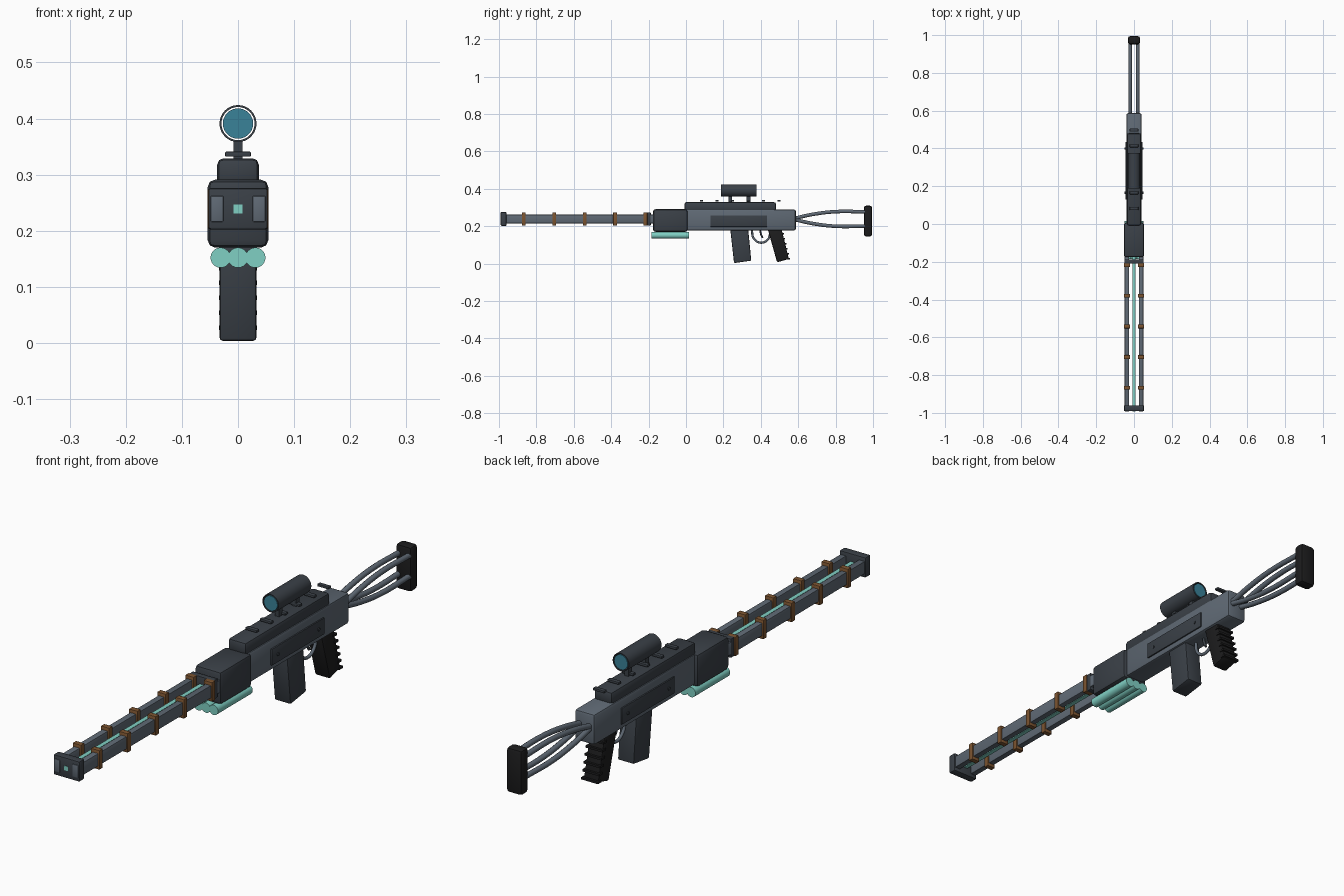
import bpy, bmesh, math
from mathutils import Vector, Matrix

if "Cube" in bpy.data.objects:
    bpy.data.objects.remove(bpy.data.objects["Cube"])


def mat(name, hexcol):
    m = bpy.data.materials.new(name)
    c = [int(hexcol[i:i + 2], 16) / 255 for i in (0, 2, 4)]
    m.diffuse_color = [((v + 0.055) / 1.055) ** 2.4 if v > 0.04 else v / 12.92 for v in c] + [1]
    m.use_nodes = True
    m.node_tree.nodes["Principled BSDF"].inputs["Base Color"].default_value = m.diffuse_color
    return m


GREY = mat("steel grey", "5f6974")
DARK = mat("dark slate", "3a4047")
BLACK = mat("rubber black", "1c1c1d")
BROWN = mat("copper brown", "7c5430")
TEAL = mat("energy teal", "80d0c4")
LENS = mat("lens blue", "3a8299")


def finish(name, bm, material, smooth=True):
    bmesh.ops.recalc_face_normals(bm, faces=bm.faces[:])
    me = bpy.data.meshes.new(name)
    bm.to_mesh(me)
    bm.free()
    me.materials.append(material)
    ob = bpy.data.objects.new(name, me)
    bpy.context.collection.objects.link(ob)
    if smooth:
        bpy.context.view_layer.objects.active = ob
        ob.select_set(True)
        bpy.ops.object.shade_smooth_by_angle(angle=math.radians(35))
        ob.select_set(False)
    return ob


def bevel_all(bm, w, seg=2):
    if w:
        bmesh.ops.bevel(bm, geom=bm.edges[:], offset=w, segments=seg, profile=0.5, affect='EDGES')


def box(name, x, y, z, material, bevel=0.0):
    """Box from (min, max) ranges on each axis."""
    bm = bmesh.new()
    bmesh.ops.create_cube(bm, size=1)
    for v in bm.verts:
        v.co = [(r[0] + r[1]) / 2 + c * (r[1] - r[0]) for c, r in zip(v.co, (x, y, z))]
    bevel_all(bm, bevel)
    return finish(name, bm, material)


def prism(name, yz, half, material, bevel=0.0):
    """Side profile in (y, z) extruded across x."""
    bm = bmesh.new()
    f = bm.faces.new([bm.verts.new((-half, y, z)) for y, z in yz])
    r = bmesh.ops.extrude_face_region(bm, geom=[f])
    bmesh.ops.translate(bm, vec=(2 * half, 0, 0),
                        verts=[g for g in r["geom"] if isinstance(g, bmesh.types.BMVert)])
    bevel_all(bm, bevel)
    return finish(name, bm, material)


def rod(name, centre, radius, length, axis, material, sides=24):
    bm = bmesh.new()
    rot = Matrix.Rotation(math.pi / 2, 4, 'X' if axis == 'Y' else 'Y') if axis != 'Z' else Matrix()
    bmesh.ops.create_cone(bm, cap_ends=True, segments=sides, radius1=radius, radius2=radius,
                          depth=length, matrix=Matrix.Translation(centre) @ rot)
    return finish(name, bm, material)


def tube(name, pts, radius, material):
    """Round tube along a smooth curve through the points."""
    cu = bpy.data.curves.new(name, 'CURVE')
    cu.dimensions = '3D'
    cu.bevel_depth, cu.bevel_resolution, cu.resolution_u, cu.use_fill_caps = radius, 3, 8, True
    sp = cu.splines.new('BEZIER')
    sp.bezier_points.add(len(pts) - 1)
    for b, p in zip(sp.bezier_points, pts):
        b.co = p
        b.handle_left_type = b.handle_right_type = 'AUTO'
    cu.materials.append(material)
    ob = bpy.data.objects.new(name, cu)
    bpy.context.collection.objects.link(ob)
    return ob


# Barrel: twin rails, glowing core, clamps and end blocks
BZ = 0.239
for s, side in ((-1, "left"), (1, "right")):
    rng = lambda a, b: tuple(sorted((s * a, s * b)))
    box(f"barrel_rail_{side}", rng(0.026, 0.049), (-0.993, -0.17), (BZ - 0.023, BZ + 0.023), GREY, 0.002)
    for i in range(5):
        y = -0.867 + i * 0.1625
        box(f"rail_clamp_{side}_{i + 1}", rng(0.02, 0.054), (y - 0.01, y + 0.01),
            (BZ - 0.035, BZ + 0.035), BROWN, 0.002)
box("energy_core", (-0.008, 0.008), (-0.993, -0.17), (BZ - 0.008, BZ + 0.008), TEAL)
box("muzzle_block", (-0.053, 0.053), (-0.991, -0.96), (BZ - 0.037, BZ + 0.037), DARK, 0.005)
box("barrel_collar", (-0.05, 0.05), (-0.21, -0.188), (BZ - 0.035, BZ + 0.035), DARK, 0.003)

# Handguard with three energy cells below
box("handguard", (-0.054, 0.054), (-0.176, 0.008), (0.17, 0.291), DARK, 0.013)
for i in (-1, 0, 1):
    rod(f"energy_cell_{i + 2}", (i * 0.031, -0.085, 0.152), 0.018, 0.2, 'Y', TEAL)

# Receiver, side panels with bolts, top cover
box("receiver", (-0.041, 0.041), (0.0, 0.587), (0.177, 0.29), GREY, 0.01)
for s, side in ((-1, "left"), (1, "right")):
    box(f"side_panel_{side}", tuple(sorted((s * 0.038, s * 0.046))), (0.13, 0.434),
        (0.197, 0.257), DARK, 0.002)
    for i, y in enumerate((0.165, 0.4)):
        rod(f"panel_bolt_{side}_{i + 1}", (s * 0.046, y, 0.227), 0.006, 0.006, 'X', DARK, 12)
box("top_cover", (-0.037, 0.037), (-0.008, 0.481), (0.28, 0.329), DARK, 0.011)

# Accessory rail cross bars
for i in range(6):
    y = 0.082 + i * 0.083
    box(f"rail_bar_{i + 1}", (-0.023, 0.023), (y - 0.008, y + 0.008), (0.332, 0.341), DARK, 0.002)

# Scope: hollow tube, lenses and posts
SZ, S0, S1 = 0.391, 0.188, 0.376
bm = bmesh.new()
ring = [bm.verts.new((r, y, SZ)) for r, y in
        ((0.033, S0), (0.033, S1), (0.0295, S1), (0.0295, S0))]
edges = [bm.edges.new((ring[i], ring[(i + 1) % 4])) for i in range(4)]
bmesh.ops.spin(bm, geom=ring + edges, cent=(0, 0, SZ), axis=(0, 1, 0), angle=2 * math.pi,
               steps=32, use_merge=True)
bmesh.ops.remove_doubles(bm, verts=bm.verts[:], dist=1e-5)
finish("scope_tube", bm, DARK)
rod("scope_lens_front", (0, S0 + 0.003, SZ), 0.027, 0.005, 'Y', LENS, 32)
rod("scope_lens_rear", (0, S1 - 0.003, SZ), 0.027, 0.005, 'Y', LENS, 32)
for i, y in enumerate((0.236, 0.334)):
    box(f"scope_post_{i + 1}", (-0.008, 0.008), (y - 0.01, y + 0.01), (0.325, 0.361), DARK)

# Magazine
prism("magazine", [(0.236, 0.19), (0.332, 0.19), (0.349, 0.016), (0.257, 0.003)], 0.033, DARK, 0.006)

# Grip with ridges on the back
prism("grip", [(0.437, 0.185), (0.511, 0.185), (0.55, 0.025), (0.487, 0.007)], 0.031, BLACK, 0.008)
for i in range(6):
    z = 0.16 - i * 0.0265
    y = 0.511 + (0.185 - z) * 0.244
    box(f"grip_ridge_{i + 1}", (-0.034, 0.034), (y - 0.014, y + 0.007), (z - 0.004, z + 0.004), BLACK)

# Trigger and guard
tube("trigger_guard", [(0, 0.352, 0.18), (0, 0.362, 0.135), (0, 0.4, 0.112),
                       (0, 0.438, 0.13), (0, 0.452, 0.178)], 0.006, GREY)
tube("trigger", [(0, 0.396, 0.182), (0, 0.4, 0.16), (0, 0.41, 0.138)], 0.005, DARK)

# Skeleton stock: four curved tubes and a butt pad
for s, side in ((-1, "left"), (1, "right")):
    for k, level in ((1, "upper"), (-1, "lower")):
        tube(f"stock_tube_{level}_{side}",
             [(s * 0.02, y, BZ + k * dz) for y, dz in
              ((0.575, 0.002), (0.68, 0.025), (0.8, 0.039), (0.965, 0.038))], 0.01, GREY)
box("butt_pad", (-0.032, 0.032), (0.951, 0.995), (0.145, 0.31), BLACK, 0.012)
